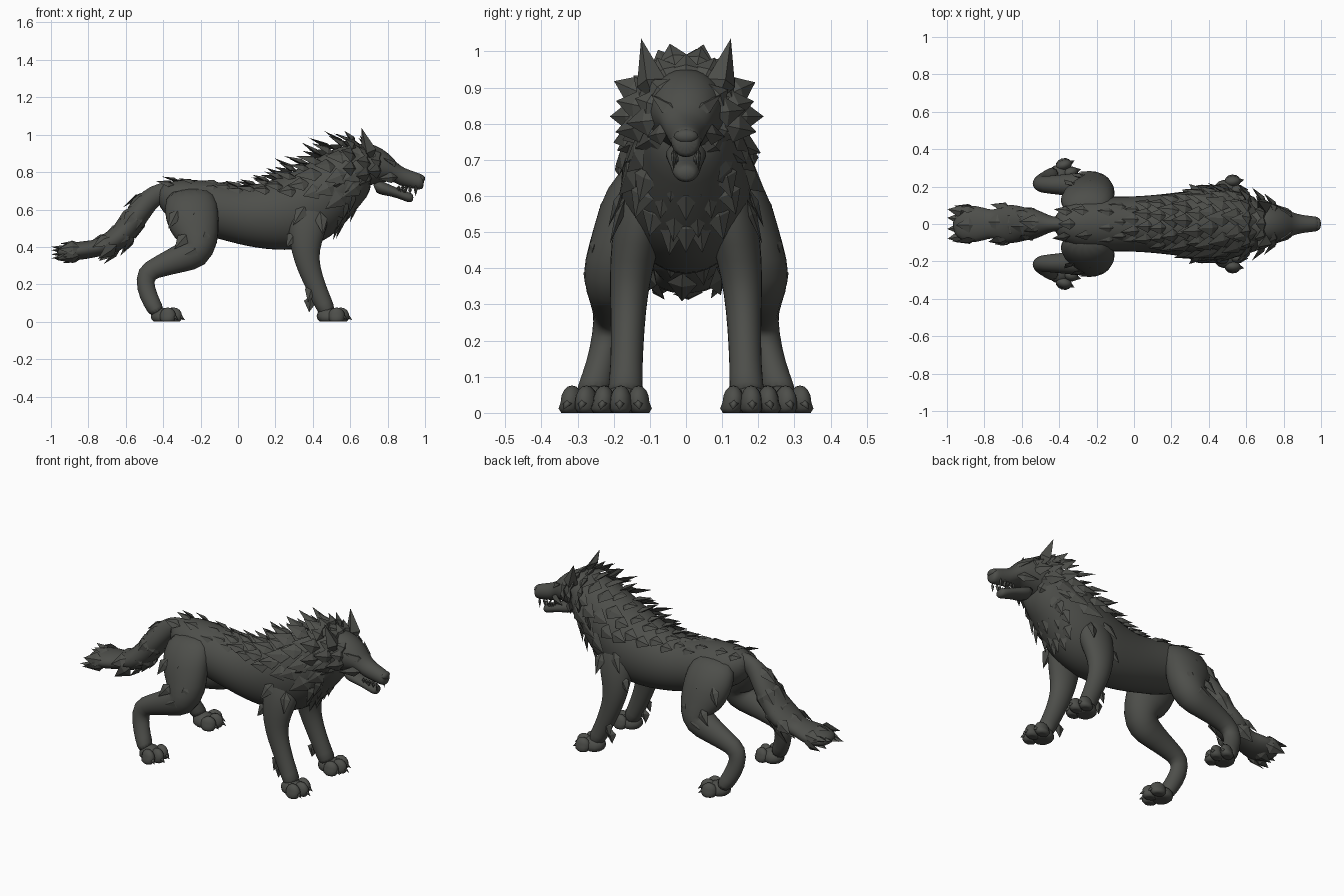
import bpy, bmesh, math, random
from mathutils import Vector as V

if "Cube" in bpy.data.objects:
    bpy.data.objects.remove(bpy.data.objects["Cube"])

random.seed(4)
fur = bpy.data.materials.new("dark grey fur")
fur.diffuse_color = (0.075, 0.077, 0.069, 1)
fur.use_nodes = True
fur.node_tree.nodes["Principled BSDF"].inputs["Base Color"].default_value = fur.diffuse_color


def finish(name, bm, mirror=False, subsurf=0, smooth=True):
    bmesh.ops.recalc_face_normals(bm, faces=bm.faces)
    me = bpy.data.meshes.new(name)
    bm.to_mesh(me)
    bm.free()
    me.materials.append(fur)
    ob = bpy.data.objects.new(name, me)
    bpy.context.collection.objects.link(ob)
    for p in me.polygons:
        p.use_smooth = smooth
    if subsurf:
        m = ob.modifiers.new("round", 'SUBSURF')
        m.levels = m.render_levels = subsurf
    if mirror:
        m = ob.modifiers.new("mirror", 'MIRROR')
        m.use_axis = (False, True, False)
        m.use_mirror_merge = False


def loft(bm, rings, upright=False, seg=14):
    """Skin through rings (x, y, z, radius in the side plane, radius across)."""
    loops = []
    for i, (x, y, z, a, b) in enumerate(rings):
        q, r = rings[max(i - 1, 0)], rings[min(i + 1, len(rings) - 1)]
        t = V((r[0] - q[0], 0, r[2] - q[2])).normalized()
        n = V((0, 0, 1)) if upright else t.cross(V((0, 1, 0)))
        loops.append([bm.verts.new(V((x, y, z)) + n * a * math.cos(k * math.tau / seg)
                      + V((0, b * math.sin(k * math.tau / seg), 0))) for k in range(seg)])
    for p, q in zip(loops, loops[1:]):
        for k in range(seg):
            bm.faces.new((p[k], p[k - 1], q[k - 1], q[k]))
    bm.faces.new(loops[0])
    bm.faces.new(loops[-1][::-1])


def tuft(bm, p, d, n, length, w, t, mid=0.35):
    """Leaf-shaped lock of fur from p towards d, flat against normal n."""
    p, d, n = V(p), V(d).normalized(), V(n)
    s = d.cross(n).normalized()
    n = s.cross(d)
    m = p + d * length * mid
    root, tip = bm.verts.new(p), bm.verts.new(p + d * length)
    ring = [bm.verts.new(m + o) for o in (s * w, n * t, -s * w, -n * t)]
    for i in range(4):
        bm.faces.new((root, ring[i], ring[i - 1]))
        bm.faces.new((tip, ring[i - 1], ring[i]))


def ball(bm, c, r):
    for v in bmesh.ops.create_uvsphere(bm, u_segments=12, v_segments=8, radius=1)['verts']:
        v.co = V((c[0] + v.co.x * r[0], c[1] + v.co.y * r[1], c[2] + v.co.z * r[2]))


# torso and neck: x, top, bottom, half width
B = [(-.43, .72, .62, .04), (-.37, .755, .55, .11), (-.25, .765, .48, .15), (-.1, .75, .44, .148),
     (0, .73, .412, .15), (.1, .735, .392, .157), (.2, .765, .38, .168), (.3, .81, .38, .182),
     (.4, .865, .40, .185), (.5, .925, .45, .175), (.58, .95, .53, .155), (.66, .955, .63, .13),
     (.72, .93, .70, .10)]
bm = bmesh.new()
loft(bm, [(x, 0, (t + b) / 2, (t - b) / 2, w) for x, t, b, w in B], True, 18)
finish("torso", bm, subsurf=1)


def skin(x, a):
    """Point on the torso at angle a from the spine."""
    for p, q in zip(B, B[1:]):
        if x <= q[0]:
            f = (x - p[0]) / (q[0] - p[0])
            t, b, w = (p[i] + (q[i] - p[i]) * f for i in (1, 2, 3))
            break
    return V((x, w * math.sin(a), (t + b) / 2 + (t - b) / 2 * math.cos(a)))


# head
bm = bmesh.new()
loft(bm, [(.58, 0, .82, .13, .12), (.70, 0, .845, .118, .118), (.77, 0, .835, .095, .098),
          (.825, 0, .82, .065, .075), (.86, 0, .78, .055, .058), (.92, 0, .763, .048, .046),
          (.97, 0, .748, .046, .042), (.995, 0, .748, .036, .036)], True)
finish("head", bm, subsurf=1)
bm = bmesh.new()
loft(bm, [(.72, 0, .73, .05, .07), (.82, 0, .70, .028, .05), (.88, 0, .677, .028, .042),
          (.92, 0, .662, .029, .036), (.938, 0, .664, .018, .024)], True)
finish("lower_jaw", bm, subsurf=1)
bm = bmesh.new()
ball(bm, (.982, 0, .765), (.018, .034, .02))
finish("nose", bm)

# face details
bm = bmesh.new()
ball(bm, (.822, .052, .832), (.016, .018, .012))
finish("eye", bm, mirror=True)
bm = bmesh.new()
tuft(bm, (.86, .018, .825), (-.09, .08, .055), (.7, .2, .7), .13, .026, .016)
tuft(bm, (.80, .02, .88), (-.09, .02, .06), (.6, .1, .7), .10, .028, .014)
tuft(bm, (.86, .05, .775), (-.1, .05, -.01), (.2, 1, 0), .13, .03, .014)
finish("brow_and_cheek", bm, mirror=True, smooth=False)
bm = bmesh.new()
tuft(bm, (.715, .085, .86), (-.055, .04, .18), (1, .25, 0), .188, .042, .042, .3)
finish("ear", bm, mirror=True, smooth=False)
bm = bmesh.new()
for x, l in ((.86, .02), (.88, .02), (.90, .02), (.92, .02), (.95, .045)):
    tuft(bm, (x, .034, .73), (0, 0, -1), (0, 1, 0), l + .015, .01, .008)
for x, l in ((.85, .025), (.87, .02), (.89, .02), (.92, .04)):
    tuft(bm, (x, .028, .685), (0, 0, 1), (0, 1, 0), l + .01, .01, .008)
finish("teeth", bm, mirror=True, smooth=False)

# mane of broad locks running from the loins to the nape
bm = bmesh.new()
rows = 12
for i in range(rows):
    f = i / (rows - 1)
    x = -.12 + .76 * f
    span = .5 + 1.5 * f * f
    count = 3 + int(6 * f)
    for k in range(count):
        a = span * (2 * (k + .4 * (i % 2) - .2) / (count - 1) - 1) + random.uniform(-.06, .06)
        n = V((0, math.sin(a), math.cos(a)))
        lift = (.25 + .36 * f) * random.uniform(.6, 1.15) * (1 - .2 * abs(a))
        d = V((-.85, 0, -.35 * f * min(abs(a), 1.6))) + n * lift
        tuft(bm, skin(x + .02, a) - n * .01, d, n,
             (.10 + .06 * f) * random.uniform(.8, 1.1), .026 + .026 * f, .014)
for x, a in ((-.22, -.4), (-.24, .5), (-.31, 0), (-.33, .6), (-.34, -.6)):
    n = V((0, math.sin(a), math.cos(a)))
    tuft(bm, skin(x, a) - n * .008, V((-1, 0, 0)) + n * .25, n, .10, .03, .01)
finish("mane", bm, smooth=False)

# ruff around the face in three staggered rings
bm = bmesh.new()
for x, ry, rz, l, off, num in ((.77, .08, .085, .105, .25, 14), (.71, .11, .11, .12, 0, 14),
                               (.63, .13, .14, .12, .5, 14)):
    for k in range(num):
        a = (k + off) * math.tau / num
        s, c = math.sin(a), math.cos(a)
        if x > .75 and (c > .75 or c < -.8):
            continue
        p = (x - .05 * (c < -.3), ry * s, .82 + rz * c)
        ln = l * random.uniform(.85, 1.15) * (.75 if c > .5 else 1)
        tuft(bm, p, (-.7, s * .8, c * .75), (.7, s * .7, c * .7), ln, .042, .016)
finish("ruff", bm, smooth=False)

# chest bib
bm = bmesh.new()
for x, z, w, n in ((.67, .69, .10, 4), (.635, .64, .11, 5), (.59, .585, .08, 4), (.56, .55, .035, 3)):
    for k in range(n):
        y = w * (2 * k / (n - 1) - 1)
        tuft(bm, (x - abs(y) * .4, y, z), (-.3, y * 2.5, -.9), (1, y * 5, -.3),
             .11 * random.uniform(.9, 1.1), .036, .013)
finish("chest_bib", bm, smooth=False)

# legs
bm = bmesh.new()
loft(bm, [(.39, .07, .70, .09, .06), (.38, .115, .58, .115, .078), (.365, .14, .47, .10, .07),
          (.36, .155, .37, .075, .058), (.38, .16, .28, .062, .05), (.42, .163, .18, .053, .046),
          (.46, .166, .09, .05, .046), (.485, .17, .04, .045, .055)])
finish("front_leg", bm, mirror=True, subsurf=1)
bm = bmesh.new()
loft(bm, [(-.26, .08, .72, .11, .06), (-.255, .13, .62, .155, .10), (-.235, .16, .51, .138, .098),
          (-.205, .187, .42, .108, .098), (-.225, .20, .365, .098, .085), (-.32, .208, .335, .075, .065),
          (-.42, .21, .295, .06, .052), (-.498, .21, .26, .058, .045), (-.495, .222, .18, .052, .044),
          (-.462, .245, .10, .046, .044), (-.425, .262, .04, .045, .055)])
finish("hind_leg", bm, mirror=True, subsurf=1)


# paws with flat soles, toes and claws
def paw(name, x, y, turn):
    bm = bmesh.new()
    ball(bm, (-.02, 0, .03), (.065, .058, .045))
    for ty, tx in ((-.048, .02), (0, .045), (.048, .025)):
        ball(bm, (tx, ty, .03), (.045, .03, .046))
        tuft(bm, (tx + .02, ty, .04), (.8, 0, -.6), (0, 0, 1), .052, .016, .012)
    c, s = math.cos(turn), math.sin(turn)
    for v in bm.verts:
        a, b, h = v.co
        grow = 1.12 if h < .02 else 1
        v.co = V((x + a * c - b * s * grow, y + a * s + b * c * grow, max(0, h)))
    finish(name, bm, mirror=True)


paw("front_paw", .505, .178, .06)
paw("hind_paw", -.385, .262, .3)

# tufts on elbows, thighs and hocks
bm = bmesh.new()
for p, d, l in (((.36, .175, .62), (-.5, .3, -.8), .13), ((.44, .17, .59), (.1, .3, -.9), .13),
                ((.31, .165, .48), (-.5, .2, -.8), .10), ((.40, .185, .20), (-.25, .1, -.9), .10),
                ((.39, .16, .14), (-.1, 0, -.9), .09), ((-.22, .215, .61), (-.4, .25, -.9), .12),
                ((-.32, .205, .60), (-.4, .25, -.8), .12), ((-.17, .245, .50), (-.3, .25, -.9), .11),
                ((-.27, .25, .47), (-.6, .2, -.7), .11), ((-.2, .268, .40), (-.8, .1, -.4), .10)):
    tuft(bm, p, d, (0, 1, .2), l, .034, .012)
finish("leg_tufts", bm, mirror=True, smooth=False)

# tail in bushy clumps
T = [(-.34, 0, .70, .05, .04), (-.41, 0, .695, .052, .035), (-.47, 0, .66, .06, .05),
     (-.53, 0, .585, .064, .085), (-.59, 0, .495, .068, .09), (-.66, 0, .43, .066, .115),
     (-.73, 0, .40, .052, .085), (-.77, 0, .39, .046, .075), (-.84, 0, .38, .052, .105),
     (-.92, 0, .37, .044, .095), (-.97, 0, .37, .02, .05)]
bm = bmesh.new()
loft(bm, T)
finish("tail", bm, subsurf=1)
bm = bmesh.new()
for i in (2, 3, 4, 5, 8):
    x, _, z, a, b = T[i]
    t = (V(T[i + 1][:3]) - V(T[i - 1][:3])).normalized()
    up = t.cross(V((0, 1, 0)))
    for k in range(6):
        g = k * math.tau / 6 + i * .4
        n = up * math.cos(g) + V((0, math.sin(g), 0))
        p = V((x, 0, z)) + up * (a - .012) * math.cos(g) + V((0, (b - .012) * math.sin(g), 0))
        tuft(bm, p, t + n * .12, n, .13 * random.uniform(.8, 1.1), .042, .014)
for y in (-.06, -.02, .025, .06):
    tuft(bm, (-.89, y, .37 + y * .3), (-1, y * 3, y * 2), (0, 0, 1), .109, .035, .018)
finish("tail_tufts", bm, smooth=False)
